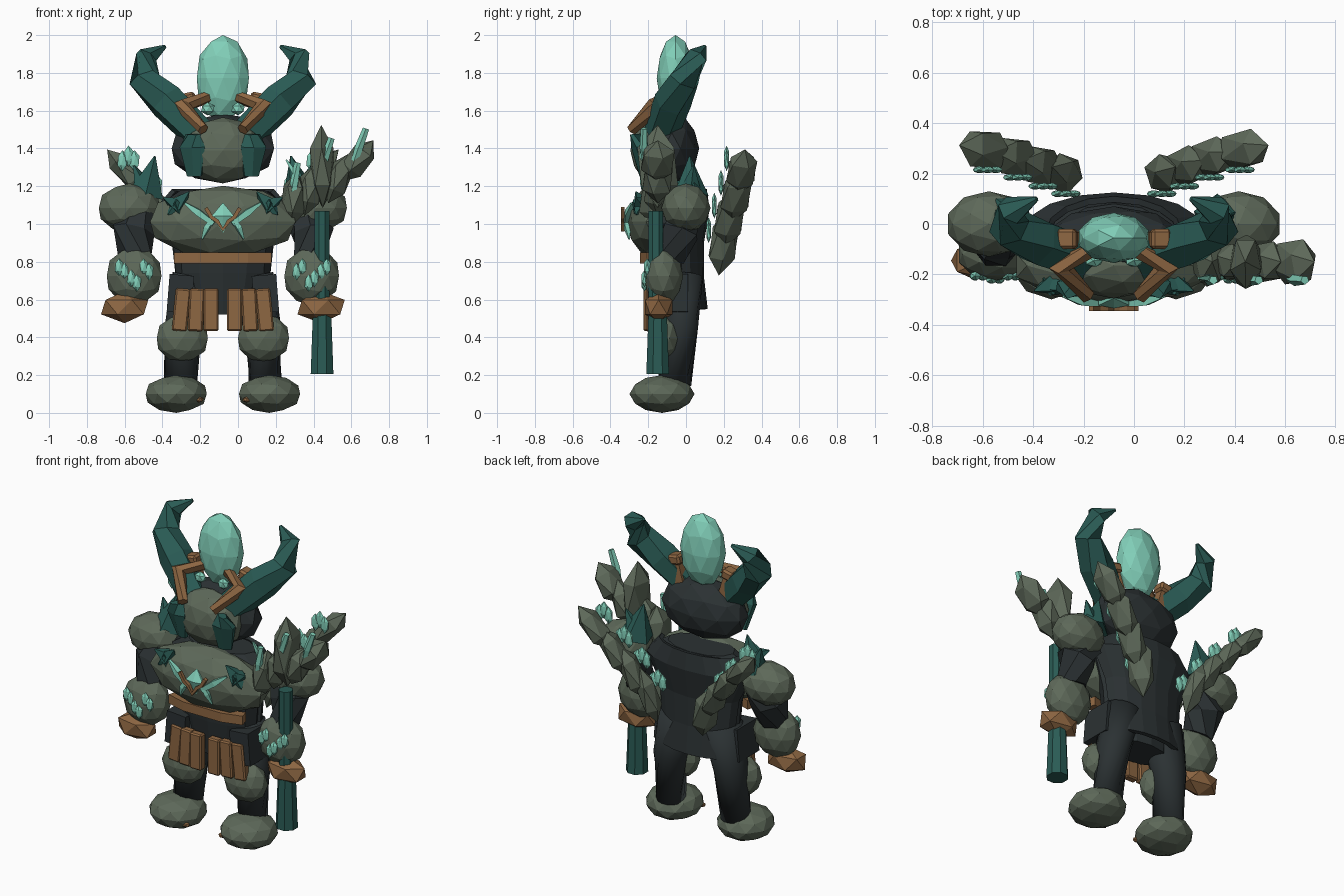
import bpy, bmesh, math
from mathutils import Vector, Matrix

if "Cube" in bpy.data.objects:
    bpy.data.objects.remove(bpy.data.objects["Cube"], do_unlink=True)

CX = -0.08  # body's own centre line


def material(name, rgb):
    m = bpy.data.materials.new(name)
    m.use_nodes = True
    m.diffuse_color = (*rgb, 1)
    m.node_tree.nodes["Principled BSDF"].inputs["Base Color"].default_value = (*rgb, 1)
    return m


moss = material("mossy stone", (0.11, 0.14, 0.10))
aqua = material("aqua crystal", (0.22, 0.62, 0.48))
teal = material("dark teal", (0.023, 0.105, 0.09))
brown = material("brown leather", (0.27, 0.135, 0.055))
dark = material("charcoal cloth", (0.024, 0.031, 0.033))


def finish(bm, name, mat):
    bmesh.ops.recalc_face_normals(bm, faces=bm.faces)
    me = bpy.data.meshes.new(name)
    bm.to_mesh(me)
    bm.free()
    ob = bpy.data.objects.new(name, me)
    ob.location.x = CX
    me.materials.append(mat)
    bpy.context.collection.objects.link(ob)
    return ob


def blob(name, mat, loc, size, sub=2, axis=None):
    """Faceted ellipsoid; its z axis may be aimed along a direction."""
    bm = bmesh.new()
    bmesh.ops.create_icosphere(bm, subdivisions=sub, radius=1)
    turn = Vector(axis).to_track_quat('Z', 'Y').to_matrix().to_4x4() if axis else Matrix()
    bm.transform(Matrix.Translation(loc) @ turn @ Matrix.Diagonal((*size, 1)))
    return finish(bm, name, mat)


def tube(name, mat, points, radii, sides=6, flat=1.0):
    """Faceted tube through a path, with one radius per point."""
    bm = bmesh.new()
    pts = [Vector(p) for p in points]
    rings = []
    for i, (p, r) in enumerate(zip(pts, radii)):
        d = pts[min(i + 1, len(pts) - 1)] - pts[max(i - 1, 0)]
        q = d.to_track_quat('Z', 'Y')
        ring = []
        for k in range(sides):
            a = 2 * math.pi * (k + 0.5) / sides
            ring.append(bm.verts.new(p + q @ Vector((r * math.cos(a), r * flat * math.sin(a), 0))))
        rings.append(ring)
    for a, b in zip(rings, rings[1:]):
        for k in range(sides):
            n = (k + 1) % sides
            bm.faces.new((a[k], a[n], b[n], b[k]))
    bm.faces.new(rings[0])
    bm.faces.new(rings[-1])
    return finish(bm, name, mat)


def loft(name, mat, rows, sides=12, half=False):
    """Ellipse sections (z, y, rx, ry); half keeps only the back arc."""
    bm = bmesh.new()
    n = sides + 1 if half else sides
    span = math.pi if half else 2 * math.pi
    rings = [[bm.verts.new((rx * math.cos(span * k / sides), y + ry * math.sin(span * k / sides), z))
              for k in range(n)] for z, y, rx, ry in rows]
    for a, b in zip(rings, rings[1:]):
        for k in range(sides):
            m = (k + 1) % n
            bm.faces.new((a[k], a[m], b[m], b[k]))
    if not half:
        bm.faces.new(rings[0])
        bm.faces.new(rings[-1])
    return finish(bm, name, mat)


def box(name, mat, loc, size, tilt=0.0, bevel=0.0):
    bm = bmesh.new()
    bmesh.ops.create_cube(bm, size=1)
    bm.transform(Matrix.Translation(loc) @ Matrix.Rotation(tilt, 4, 'Y') @ Matrix.Diagonal((*size, 1)))
    if bevel:
        bmesh.ops.bevel(bm, geom=bm.edges[:], offset=bevel, segments=1, affect='EDGES')
    return finish(bm, name, mat)


# Torso, coat and belt
loft("torso", dark, [(0.52, -0.05, 0.19, 0.11), (0.74, -0.06, 0.25, 0.13), (0.86, -0.06, 0.26, 0.14),
                     (1.1, -0.05, 0.34, 0.15), (1.18, -0.04, 0.22, 0.12)])
coat = loft("coat_back", dark, [(0.55, 0.0, 0.25, 0.115), (0.72, -0.02, 0.25, 0.115), (0.9, -0.03, 0.27, 0.125),
                                (1.08, -0.03, 0.36, 0.155), (1.185, -0.03, 0.27, 0.14)], 8, True)
coat.modifiers.new("thickness", 'SOLIDIFY').thickness = 0.025
blob("chest_stone", moss, (0, -0.165, 1.012), (0.405, 0.15, 0.19))
tube("belt", brown, [(-0.25, -0.18, 0.82), (-0.13, -0.215, 0.82), (0.13, -0.215, 0.82), (0.25, -0.18, 0.82)],
     [0.04] * 4, 4)
for s, side in ((-1, "right"), (1, "left")):
    for i in range(3):
        box(f"{side}_skirt_slat_{i + 1}", brown, (s * (0.062 + 0.079 * i), -0.2 + 0.012 * i, 0.545),
            (0.08, 0.05, 0.225), -s * 0.05 * i, 0.008)
    box(f"{side}_hip_panel", dark, (s * 0.225, -0.09, 0.63), (0.13, 0.2, 0.2), s * -0.08)

# Head and crystal
blob("head", dark, (0, -0.075, 1.4), (0.285, 0.145, 0.185))
blob("face_stone", moss, (0, -0.165, 1.39), (0.225, 0.13, 0.175))
blob("crown_crystal", aqua, (0, -0.055, 1.772), (0.145, 0.1, 0.228))

# Chest emblem
tube("emblem_crystal", aqua, [(0, -0.305, 0.955), (0, -0.31, 1.04), (0, -0.295, 1.11)], [0.004, 0.07, 0.004], 6, 0.35)
tube("emblem_zigzag", brown, [(-0.09, -0.335, 1.085), (-0.06, -0.335, 1.035), (-0.03, -0.335, 1.015),
                              (0, -0.335, 0.97), (0.03, -0.335, 1.015), (0.06, -0.335, 1.035), (0.09, -0.335, 1.085)],
     [0.014] * 7, 4)

for s, side in ((-1, "right"), (1, "left")):
    def P(x, y, z):
        return (s * x, y, z)

    # Horns and head straps
    tube(f"{side}_horn", teal,
         [P(0.11, -0.14, 1.46), P(0.3, -0.07, 1.65), P(0.415, -0.01, 1.765), P(0.405, 0.055, 1.885), P(0.305, 0.1, 1.94)],
         [0.09, 0.1, 0.085, 0.06, 0.01])
    tube(f"{side}_head_strap", brown,
         [P(0.08, -0.1, 1.67), P(0.215, -0.165, 1.625), P(0.105, -0.285, 1.5)], [0.032, 0.046, 0.032], 6)
    box(f"{side}_strap_block", brown, P(0.185, -0.06, 1.665), (0.08, 0.08, 0.06), s * 0.2, 0.012)
    tube(f"{side}_strap_post", brown, [P(0.185, -0.06, 1.66), P(0.15, -0.06, 1.52)], [0.035, 0.045], 4)
    blob(f"{side}_brow_crystal", aqua, P(0.08, -0.145, 1.61), (0.04, 0.028, 0.035), 1)
    tube(f"{side}_cheek_plate", teal, [P(0.155, -0.262, 1.475), P(0.16, -0.255, 1.41), P(0.15, -0.225, 1.255)],
         [0.05, 0.078, 0.045], 6, 0.45)

    # Chest crystals
    tube(f"{side}_emblem_wing", aqua, [P(0.2, -0.285, 1.11), P(0.13, -0.305, 1.06), P(0.05, -0.315, 1.0)],
         [0.008, 0.024, 0.018], 4)
    tube(f"{side}_emblem_prong", aqua, [P(0.06, -0.315, 1.02), P(0.085, -0.312, 0.98), P(0.11, -0.3, 0.92)],
         [0.015, 0.02, 0.005], 4)
    for k, (dx, dz) in enumerate(((-0.06, 0.07), (0.075, 0.04), (-0.02, -0.08), (0.05, -0.05))):
        tube(f"{side}_chest_spike_{k + 1}", teal, [P(0.24, -0.235, 1.1), P(0.24 + dx, -0.265, 1.1 + dz)],
             [0.055, 0.004], 4)

    # Arms
    blob(f"{side}_shoulder", moss, P(0.495, 0.0, 1.085), (0.17, 0.13, 0.13))
    tube(f"{side}_upper_arm", dark, [P(0.41, -0.01, 1.06), P(0.475, -0.04, 0.96), P(0.465, -0.09, 0.82)],
         [0.09, 0.115, 0.09], 7)
    blob(f"{side}_forearm", moss, P(0.47, -0.12, 0.725), (0.152, 0.105, 0.155))
    blob(f"{side}_hand", brown, P(0.52, -0.145, 0.56), (0.14, 0.085, 0.085), 1)
    for k, (dx, dz) in enumerate(((-0.065, 0.035), (0.0, -0.025), (0.065, 0.035))):
        for j in (-1, 1):
            blob(f"{side}_arm_crystal_{k}_{j}", aqua,
                 P(0.47 + dx + j * 0.015, -0.219 + abs(dx) * 0.2, 0.725 + dz + j * 0.012), (0.025, 0.02, 0.046), 1)
    for k, (dx, dy, dz, r) in enumerate(((-0.06, 0.0, 0.17, 0.1), (0.05, 0.02, 0.12, 0.075))):
        tube(f"{side}_shoulder_spike_{k + 1}", teal, [P(0.41, 0.02, 1.15), P(0.42 + dx, 0.02 + dy, 1.19 + dz)],
             [r, 0.004], 5)

    # Legs
    leg = tube(f"{side}_leg", dark, [P(0.225, -0.06, 0.15), P(0.21, -0.035, 0.45), P(0.15, -0.03, 0.72)],
               [0.088, 0.1, 0.12], 16)
    leg.data.shade_smooth()
    blob(f"{side}_knee", moss, P(0.215, -0.115, 0.395), (0.142, 0.09, 0.128))
    blob(f"{side}_foot", moss, P(0.247, -0.127, 0.1), (0.17, 0.172, 0.1))
    for k in (-1, 1):
        blob(f"{side}_boot_chip_{k}", brown, P(0.22 + k * 0.095, -0.222, 0.07), (0.025, 0.02, 0.016), 1)

    # Stone wings, each a chain of shards with crystals in front
    shards = ((0.2, 0.2, 0.9, 0.085, 0.18, 0.25), (0.29, 0.23, 1.03, 0.085, 0.17, 0.45),
              (0.39, 0.265, 1.15, 0.085, 0.16, 0.6), (0.51, 0.295, 1.28, 0.085, 0.155, 0.9))
    for k, (x, y, z, w, h, lean) in enumerate(shards):
        blob(f"{side}_wing_shard_{k + 1}", moss, P(x, y, z), (w, w * 0.75, h), 1, P(lean, 0.15, 1))
        for j in (-1, 0, 1):
            blob(f"{side}_wing_crystal_{k}_{j}", aqua, P(x - 0.01 + j * 0.032, y - 0.08, z + 0.08 - abs(j) * 0.025),
                 (0.03, 0.015, 0.056), 1)

# Club in the left hand
tube("club_shaft_lower", teal, [(0.525, -0.15, 0.205), (0.525, -0.15, 0.6)], [0.065, 0.05], 8)
tube("club_shaft_upper", teal, [(0.525, -0.16, 0.6), (0.525, -0.16, 1.07)], [0.042, 0.042], 8)
stones = ((0.375, 1.13, 0.11, 0.15, 0.1), (0.525, 1.305, 0.12, 0.22, -0.02), (0.46, 1.18, 0.08, 0.14, 0.2),
          (0.61, 1.24, 0.09, 0.14, 0.4), (0.715, 1.335, 0.1, 0.135, 0.75))
for i, (x, z, w, h, lean) in enumerate(stones):
    blob(f"club_stone_{i + 1}", moss, (x, -0.15, z), (w, 0.072, h), 1, (lean, 0, 1))
for i, (x, z, lean) in enumerate(((0.38, 1.22, 0.03), (0.54, 1.35, 0.07), (0.72, 1.4, 0.075))):
    tube(f"club_crystal_{i + 1}", aqua, [(x - lean / 2, -0.21, z - 0.11), (x, -0.222, z), (x + lean / 2, -0.222, z + 0.105)],
         [0.014, 0.024, 0.018], 5)
tube("club_crystal_twig", aqua, [(0.38, -0.215, 1.27), (0.335, -0.215, 1.34)], [0.018, 0.006], 4)
